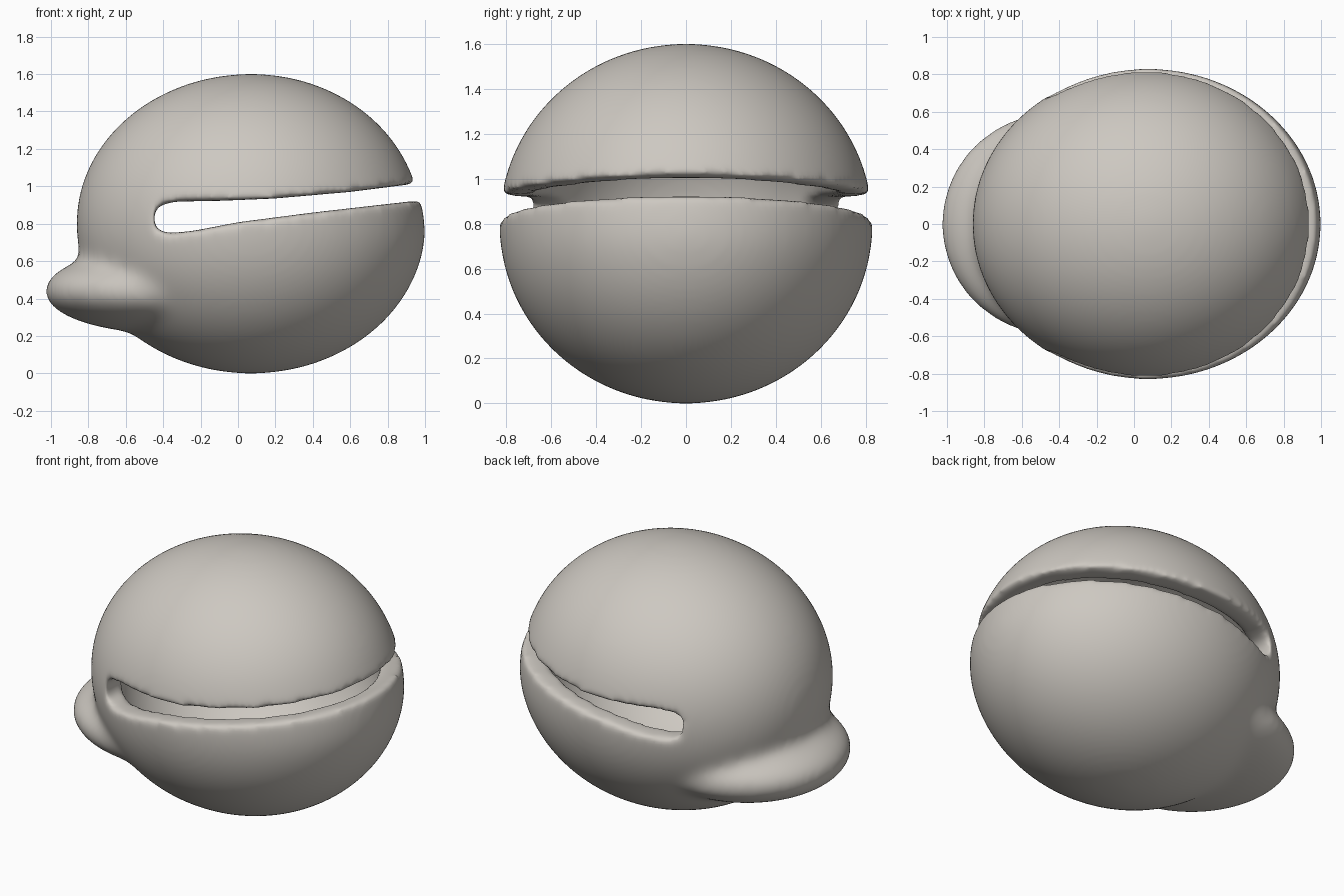
import bpy, bmesh
from mathutils import Vector

if "Cube" in bpy.data.objects:
    bpy.data.objects.remove(bpy.data.objects["Cube"])

mat = bpy.data.materials.new("warm grey")
mat.diffuse_color = (0.61, 0.578, 0.533, 1)
mat.use_nodes = True
mat.node_tree.nodes["Principled BSDF"].inputs["Base Color"].default_value = mat.diffuse_color


def ellipsoid(bm, centre, radii, front_radii=None):
    """Add an ellipsoid; front_radii = (lower, upper) x radius of its +x half."""
    ball = bmesh.ops.create_icosphere(bm, subdivisions=6, radius=1)["verts"]
    for v in ball:
        rx = radii[0]
        if front_radii and v.co.x > 0:
            t = min(max((v.co.z + 0.1) / 0.4, 0), 1)
            rx = front_radii[0] + (front_radii[1] - front_radii[0]) * t
        v.co = Vector((v.co.x * rx, v.co.y * radii[1], v.co.z * radii[2])) + Vector(centre)


def make_object(name, bm):
    mesh = bpy.data.meshes.new(name)
    bmesh.ops.recalc_face_normals(bm, faces=bm.faces)
    bm.to_mesh(mesh)
    bm.free()
    mesh.materials.append(mat)
    ob = bpy.data.objects.new(name, mesh)
    bpy.context.collection.objects.link(ob)
    return ob


def soften(ob, voxel, rounds):
    """Fuse the surface and round its edges."""
    m = ob.modifiers.new("fuse", "REMESH")
    m.mode = "VOXEL"
    m.voxel_size = voxel
    m.use_smooth_shade = True
    m = ob.modifiers.new("round", "SMOOTH")
    m.factor = 0.5
    m.iterations = rounds


def cut(ob, cutter):
    m = ob.modifiers.new("cut", "BOOLEAN")
    m.operation = "DIFFERENCE"
    m.solver = "EXACT"
    m.object = cutter
    cutter.hide_render = True
    cutter.display_type = "WIRE"


# Round shell with a rounded brim at the back
bm = bmesh.new()
ellipsoid(bm, (0.07, 0, 0.8), (0.935, 0.832, 0.802), (0.935, 0.91))
ellipsoid(bm, (-0.415, 0, 0.44), (0.62, 0.605, 0.225))
shell = make_object("shell", bm)

# Hollow inside
bm = bmesh.new()
ellipsoid(bm, (0.07, 0, 0.8), (0.79, 0.69, 0.66))
cavity = make_object("cavity_cutter", bm)

# Long opening that runs around the front and both sides
profile = [(1.3, 1.055), (0.9, 1.008), (0.6, 0.97), (0.2, 0.935), (-0.1, 0.922),
           (-0.34, 0.918), (-0.42, 0.897), (-0.45, 0.86), (-0.45, 0.80),
           (-0.43, 0.765), (-0.37, 0.75), (-0.25, 0.76), (0, 0.808),
           (0.4, 0.86), (0.9, 0.917), (1.3, 0.96)]
bm = bmesh.new()
face = bm.faces.new([bm.verts.new((x, -1.2, z)) for x, z in profile])
side = bmesh.ops.extrude_face_region(bm, geom=[face])["geom"]
bmesh.ops.translate(bm, vec=(0, 2.4, 0),
                    verts=[g for g in side if isinstance(g, bmesh.types.BMVert)])
opening = make_object("opening_cutter", bm)

soften(shell, 0.025, 20)
cut(shell, cavity)
cut(shell, opening)
soften(shell, 0.018, 18)
